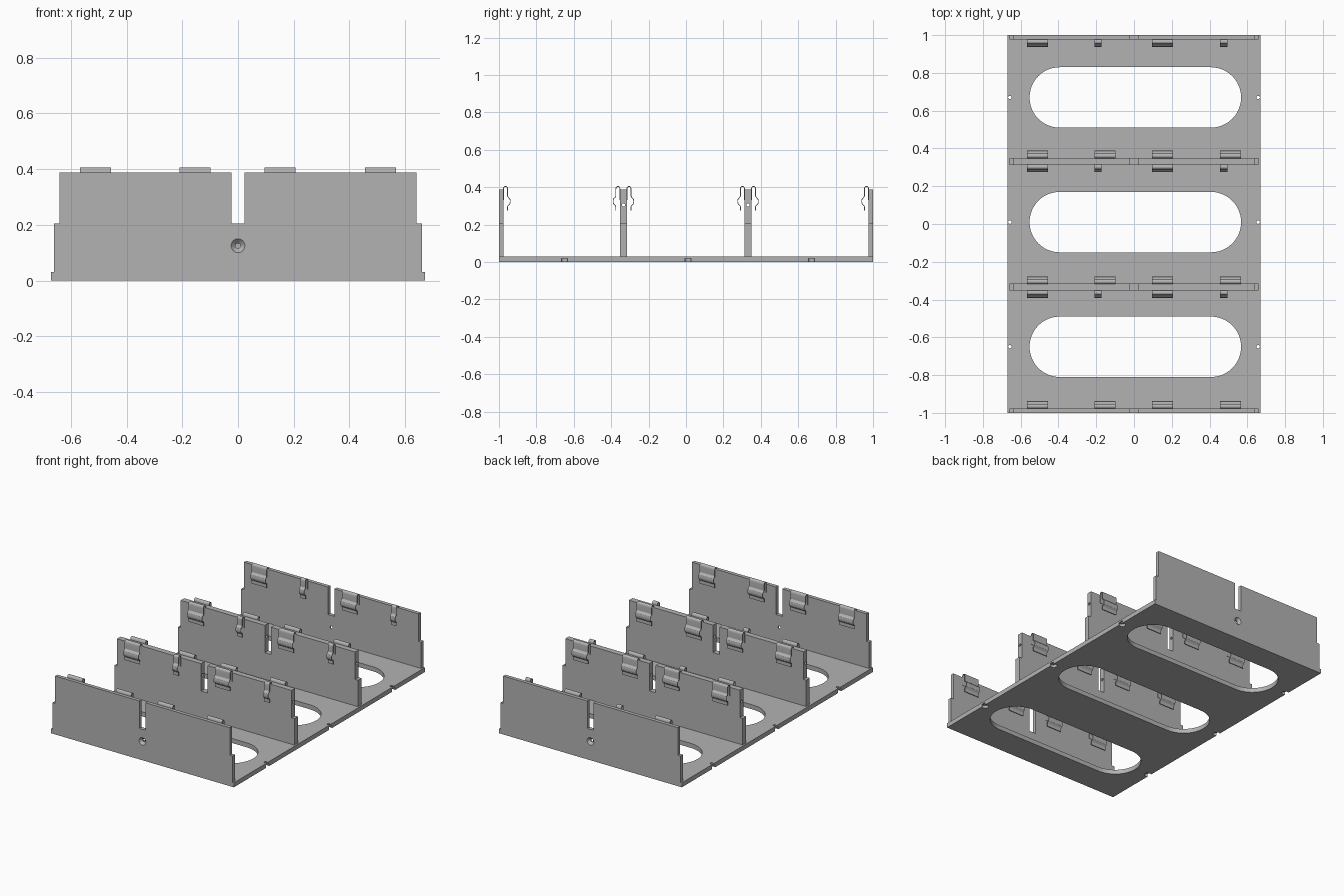
import bpy, bmesh
from math import sin, cos, pi, radians
from mathutils import Matrix, Vector

if "Cube" in bpy.data.objects:
    bpy.data.objects.remove(bpy.data.objects["Cube"])

grey = bpy.data.materials.new("sheet grey")
grey.use_nodes = True
grey.diffuse_color = (0.45, 0.45, 0.45, 1)
grey.node_tree.nodes["Principled BSDF"].inputs["Base Color"].default_value = grey.diffuse_color

THICK = 0.03           # base plate
SLOT_Y = (-0.65, 0.01, 0.67)


def make_object(name, bm):
    mesh = bpy.data.meshes.new(name)
    bm.to_mesh(mesh)
    bm.free()
    mesh.materials.append(grey)
    ob = bpy.data.objects.new(name, mesh)
    bpy.context.collection.objects.link(ob)
    return ob


def activate(ob):
    bpy.ops.object.select_all(action="DESELECT")
    ob.select_set(True)
    bpy.context.view_layer.objects.active = ob


def prism(name, outline, direction):
    """Extrude a closed outline of 3D points along a direction."""
    bm = bmesh.new()
    face = bm.faces.new([bm.verts.new(p) for p in outline])
    result = bmesh.ops.extrude_face_region(bm, geom=[face])
    moved = [v for v in result["geom"] if isinstance(v, bmesh.types.BMVert)]
    bmesh.ops.translate(bm, verts=moved, vec=direction)
    bmesh.ops.recalc_face_normals(bm, faces=bm.faces)
    return make_object(name, bm)


def cone(name, r1, r2, depth, centre, axis):
    """Round cutter, r1 at the start of the axis and r2 at its end."""
    bm = bmesh.new()
    turn = Vector((0, 0, 1)).rotation_difference(Vector(axis)).to_matrix().to_4x4()
    bmesh.ops.create_cone(bm, cap_ends=True, segments=24, radius1=r1, radius2=r2,
                          depth=depth, matrix=Matrix.Translation(centre) @ turn)
    return make_object(name, bm)


def cut(ob, cutter):
    cutter.hide_render = True
    mod = ob.modifiers.new("cut", "BOOLEAN")
    mod.operation, mod.solver, mod.object = "DIFFERENCE", "EXACT", cutter
    activate(ob)
    bpy.ops.object.modifier_apply(modifier=mod.name)
    bpy.data.objects.remove(cutter)


def smooth(ob):
    activate(ob)
    bpy.ops.object.shade_smooth_by_angle(angle=radians(30))


# Base plate with three long openings and edge fixing holes
base = prism("base_plate", [(-0.67, -1, 0), (0.67, -1, 0), (0.67, 1, 0), (-0.67, 1, 0)],
             (0, 0, THICK))
for y in SLOT_Y:
    stadium = []
    for side in (1, -1):
        for i in range(25):
            a = pi * i / 24 - pi / 2
            stadium.append((0.007 + side * (0.4 + 0.16 * cos(a)),
                            y + side * 0.16 * sin(a), -0.1))
    cut(base, prism("slot_cutter", stadium, (0, 0, 0.3)))
    for x in (-0.657, 0.657):
        cut(base, cone("hole_cutter", 0.009, 0.009, 0.2, (x, y, 0), (0, 0, 1)))
        cut(base, cone("recess_cutter", 0.021, 0.021, 0.04, (x, y, -0.002), (0, 0, 1)))
smooth(base)


# Upright walls with stepped ends and a centre notch
def wall(name, y0, y1):
    half = [(0.66, THICK), (0.66, 0.205), (0.64, 0.205), (0.64, 0.387),
            (0.023, 0.387), (0.023, 0.205)]
    outline = half + [(-x, z) for x, z in reversed(half)]
    return prism(name, [(x, y0, z) for x, z in outline], (0, y1 - y0, 0))


walls = {"front_wall": (-1, -0.976), "front_divider": (-0.353, -0.316),
         "back_divider": (0.313, 0.35), "back_wall": (0.976, 1)}
for name, (y0, y1) in walls.items():
    ob = wall(name, y0, y1)
    if name.endswith("divider"):
        # Long rod hole along the divider
        cut(ob, cone("rod_cutter", 0.009, 0.009, 2, (0, (y0 + y1) / 2, 0.305), (1, 0, 0)))
    else:
        # Countersunk screw hole opening outwards
        s = -1 if y0 < 0 else 1
        cut(ob, cone("screw_cutter", 0.009, 0.009, 0.2, (0, s, 0.125), (0, 1, 0)))
        cut(ob, cone("sink_cutter", 0.009, 0.025, 0.016, (0, s * 0.9921, 0.125), (0, s, 0)))
    smooth(ob)


# Spring clips: thin strip looping over the wall top with a bulge below
def clip(name, x0, x1, face, side):
    path = [(0, 0.33), (0, 0.39)]
    path += [(0.011 - 0.011 * cos(pi * i / 8), 0.392 + 0.012 * sin(pi * i / 8))
             for i in range(1, 8)]
    path += [(0.022, 0.39), (0.022, 0.352), (0.026, 0.345), (0.034, 0.338), (0.036, 0.33),
             (0.036, 0.318), (0.034, 0.31), (0.026, 0.303), (0.022, 0.296), (0.022, 0.275)]
    bm = bmesh.new()
    rows = [[bm.verts.new((x, face + side * d, z)) for x in (x0, x1)] for d, z in path]
    for a, b in zip(rows, rows[1:]):
        bm.faces.new((a[0], a[1], b[1], b[0]))
    ob = make_object(name, bm)
    mod = ob.modifiers.new("thickness", "SOLIDIFY")
    mod.thickness, mod.offset = 0.004, 0
    activate(ob)
    bpy.ops.object.modifier_apply(modifier=mod.name)
    smooth(ob)


STARTS = (-0.567, -0.21, 0.095, 0.456)
for name, (y0, y1) in walls.items():
    for i, x in enumerate(STARTS):
        if name != "back_wall":
            clip(f"{name}_rear_clip_{i + 1}", x, x + 0.111, y1, 1)
        if name != "front_wall":
            width = 0.038 if i % 2 else 0.111
            clip(f"{name}_front_clip_{i + 1}", x, x + width, y0, -1)
